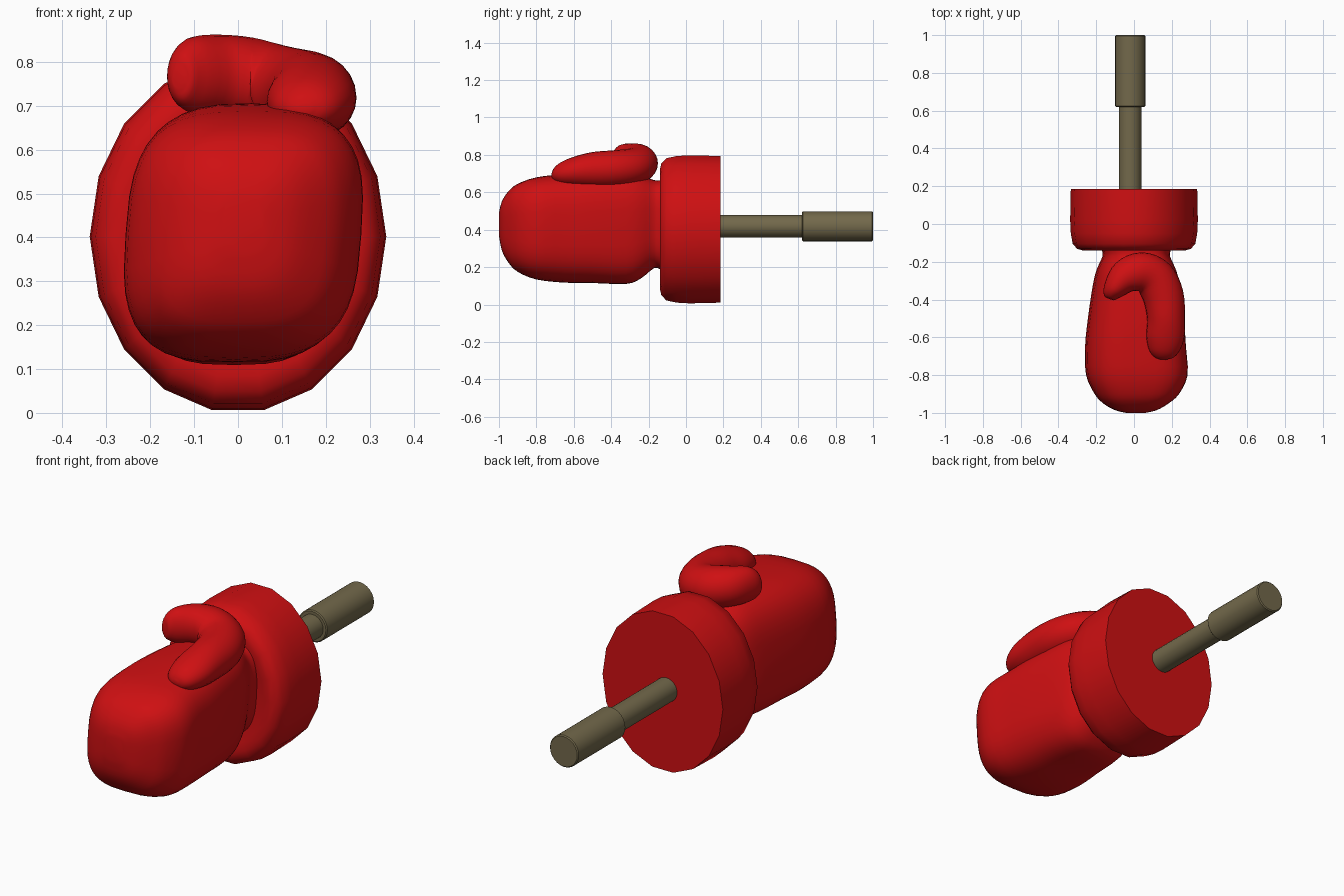
import bpy, bmesh, math
from mathutils import Vector

cube = bpy.data.objects.get("Cube")
if cube:
    bpy.data.objects.remove(cube, do_unlink=True)


def material(name, rgb):
    m = bpy.data.materials.new(name)
    m.use_nodes = True
    m.diffuse_color = (*rgb, 1)
    m.node_tree.nodes["Principled BSDF"].inputs["Base Color"].default_value = (*rgb, 1)
    return m


RED = material("glove red", (0.62, 0.005, 0.006))
BRONZE = material("dull bronze", (0.17, 0.14, 0.07))


def smooth_rows(rows, steps):
    """Catmull-Rom interpolation of the section rows."""
    if steps == 1:
        return rows
    out = []
    for i in range(len(rows) - 1):
        a, b = rows[max(i - 1, 0)], rows[i]
        c, d = rows[i + 1], rows[min(i + 2, len(rows) - 1)]
        for s in range(steps):
            t = s / steps
            out.append([q + 0.5 * t * (r - p + t * (2*p - 5*q + 4*r - s4 + t * (3*(q - r) + s4 - p)))
                        for p, q, r, s4 in zip(a, b, c, d)])
    return out + [rows[-1]]


def loft(name, mat, rows, sides=24, steps=1, power=2, lean=0, turn=False, angle=40, phase=0):
    """Skin rounded sections; each row is x, y, z, half width, half height."""
    rows = smooth_rows(rows, steps)
    bm = bmesh.new()
    rings = []
    for i, (x, y, z, w, h) in enumerate(rows):
        side = Vector((1, 0, 0))
        if turn:
            p, n = rows[max(i - 1, 0)], rows[min(i + 1, len(rows) - 1)]
            side = Vector((n[1] - p[1], p[0] - n[0], 0)).normalized()
        ring = []
        for k in range(sides):
            a = math.tau * (k + phase) / sides
            c, s = math.cos(a), math.sin(a)
            u = math.copysign(abs(c) ** (2 / power), c) * w
            v = math.copysign(abs(s) ** (2 / power), s) * h
            ring.append(bm.verts.new(Vector((x, y, z + v)) + side * (u + lean * v)))
        rings.append(ring)
    for a, b in zip(rings, rings[1:]):
        for k in range(sides):
            j = (k + 1) % sides
            bm.faces.new((a[k], a[j], b[j], b[k]))
    bm.faces.new(rings[0])
    bm.faces.new(rings[-1])
    bmesh.ops.recalc_face_normals(bm, faces=bm.faces)
    me = bpy.data.meshes.new(name)
    bm.to_mesh(me)
    bm.free()
    me.materials.append(mat)
    ob = bpy.data.objects.new(name, me)
    bpy.context.collection.objects.link(ob)
    bpy.ops.object.select_all(action='DESELECT')
    ob.select_set(True)
    bpy.context.view_layer.objects.active = ob
    bpy.ops.object.shade_smooth_by_angle(angle=math.radians(angle))
    return ob


# Padded fist, from knuckles back to the wrist
loft("glove_fist", RED, [
    (0.01, -1.0, 0.43, 0.05, 0.06),
    (0.01, -0.985, 0.42, 0.11, 0.13),
    (0.01, -0.95, 0.415, 0.17, 0.19),
    (0.015, -0.9, 0.41, 0.22, 0.235),
    (0.015, -0.8, 0.407, 0.265, 0.273),
    (0.008, -0.65, 0.407, 0.263, 0.29),
    (0.01, -0.5, 0.41, 0.25, 0.295),
    (0.012, -0.32, 0.407, 0.225, 0.297),
    (0.012, -0.24, 0.415, 0.205, 0.275),
    (0.012, -0.17, 0.43, 0.175, 0.235),
    (0.012, -0.13, 0.425, 0.18, 0.24),
    (0.012, -0.08, 0.425, 0.18, 0.24),
], sides=40, steps=3, power=3.1, lean=0.07, angle=60)

# Thumb hooked over the top of the fist
loft("glove_thumb", RED, [
    (-0.135, -0.395, 0.76, 0.015, 0.02),
    (-0.13, -0.385, 0.765, 0.035, 0.055),
    (-0.105, -0.345, 0.77, 0.06, 0.085),
    (-0.045, -0.28, 0.767, 0.09, 0.095),
    (0.035, -0.255, 0.755, 0.105, 0.1),
    (0.11, -0.29, 0.735, 0.11, 0.1),
    (0.155, -0.38, 0.725, 0.108, 0.1),
    (0.17, -0.5, 0.72, 0.1, 0.095),
    (0.165, -0.6, 0.71, 0.1, 0.08),
    (0.157, -0.67, 0.7, 0.08, 0.06),
    (0.153, -0.705, 0.695, 0.05, 0.035),
    (0.152, -0.718, 0.693, 0.015, 0.01),
], sides=24, steps=4, turn=True, angle=70)

# Wrist cuff with a rounded front rim and a flat back
loft("glove_cuff", RED, [
    (0, y, 0.402, 0.338 * s, 0.402 * s) for y, s in
    ((-0.12, 0.5), (-0.135, 0.7), (-0.14, 0.8), (-0.132, 0.89),
     (-0.105, 0.96), (-0.05, 0.99), (0.02, 1.0), (0.185, 0.99))
], sides=18, angle=50)

# Push rod and its thicker sleeve
ROD_X, ROD_Z = -0.02, 0.418
for name, start, end, r in (("push_rod", 0.15, 0.64, 0.06), ("rod_sleeve", 0.62, 1.0, 0.08)):
    loft(name, BRONZE, [
        (ROD_X, y, ROD_Z, q, q) for y, q in
        ((start, r - 0.005), (start + 0.005, r), (end - 0.005, r), (end, r - 0.005))
    ], sides=24)
